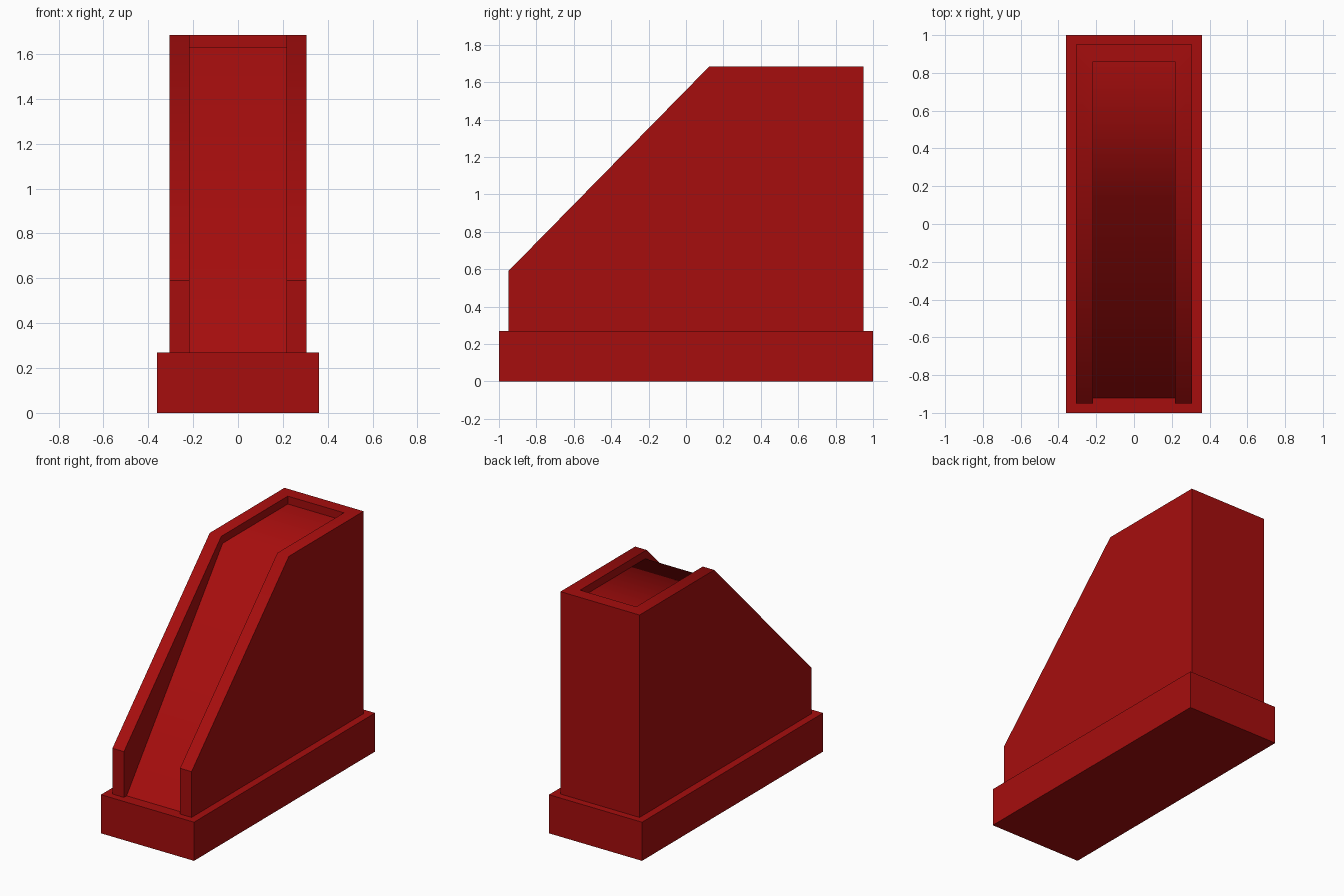
import bpy, bmesh

cube = bpy.data.objects.get("Cube")
if cube:
    bpy.data.objects.remove(cube, do_unlink=True)

# Single flat colour
red = bpy.data.materials.new("deep_red")
red.use_nodes = True
colour = (0.38, 0.004, 0.004, 1)
red.diffuse_color = colour
red.node_tree.nodes["Principled BSDF"].inputs["Base Color"].default_value = colour


def prism(name, profile, half_width):
    """Extrude a (y, z) outline across x, centred on x = 0."""
    bm = bmesh.new()
    face = bm.faces.new([bm.verts.new((-half_width, y, z)) for y, z in profile])
    extruded = bmesh.ops.extrude_face_region(bm, geom=[face])
    moved = [v for v in extruded["geom"] if isinstance(v, bmesh.types.BMVert)]
    bmesh.ops.translate(bm, verts=moved, vec=(2 * half_width, 0, 0))
    bmesh.ops.recalc_face_normals(bm, faces=bm.faces)
    mesh = bpy.data.meshes.new(name)
    bm.to_mesh(mesh)
    bm.free()
    mesh.materials.append(red)
    obj = bpy.data.objects.new(name, mesh)
    bpy.context.collection.objects.link(obj)
    return obj


# Plinth
plinth_top = 0.27
prism("plinth", [(-1, 0), (1, 0), (1, plinth_top), (-1, plinth_top)], 0.36)

# Body with sloping side walls
body = prism("ramp_body", [(-0.95, plinth_top), (0.95, plinth_top), (0.95, 1.685),
                           (0.125, 1.685), (-0.95, 0.59)], 0.306)

# Channel cut along the ramp and the top landing
cutter = prism("channel_cutter", [(-1.2, 0.2), (-0.975, 0.2), (0.14, 1.63),
                                  (0.86, 1.63), (0.86, 2), (-1.2, 2)], 0.217)
cut = body.modifiers.new("channel", "BOOLEAN")
cut.operation = "DIFFERENCE"
cut.solver = "EXACT"
cut.object = cutter
bpy.context.view_layer.objects.active = body
bpy.ops.object.modifier_apply(modifier=cut.name)
bpy.data.objects.remove(cutter, do_unlink=True)

# Blend shading over the bends between upward faces, keep other edges sharp
bm = bmesh.new()
bm.from_mesh(body.data)
for face in bm.faces:
    face.smooth = True
for edge in bm.edges:
    edge.smooth = all(f.normal.z > 0.1 for f in edge.link_faces)
bm.to_mesh(body.data)
bm.free()
weighted = body.modifiers.new("weighted_normals", "WEIGHTED_NORMAL")
weighted.keep_sharp = True
